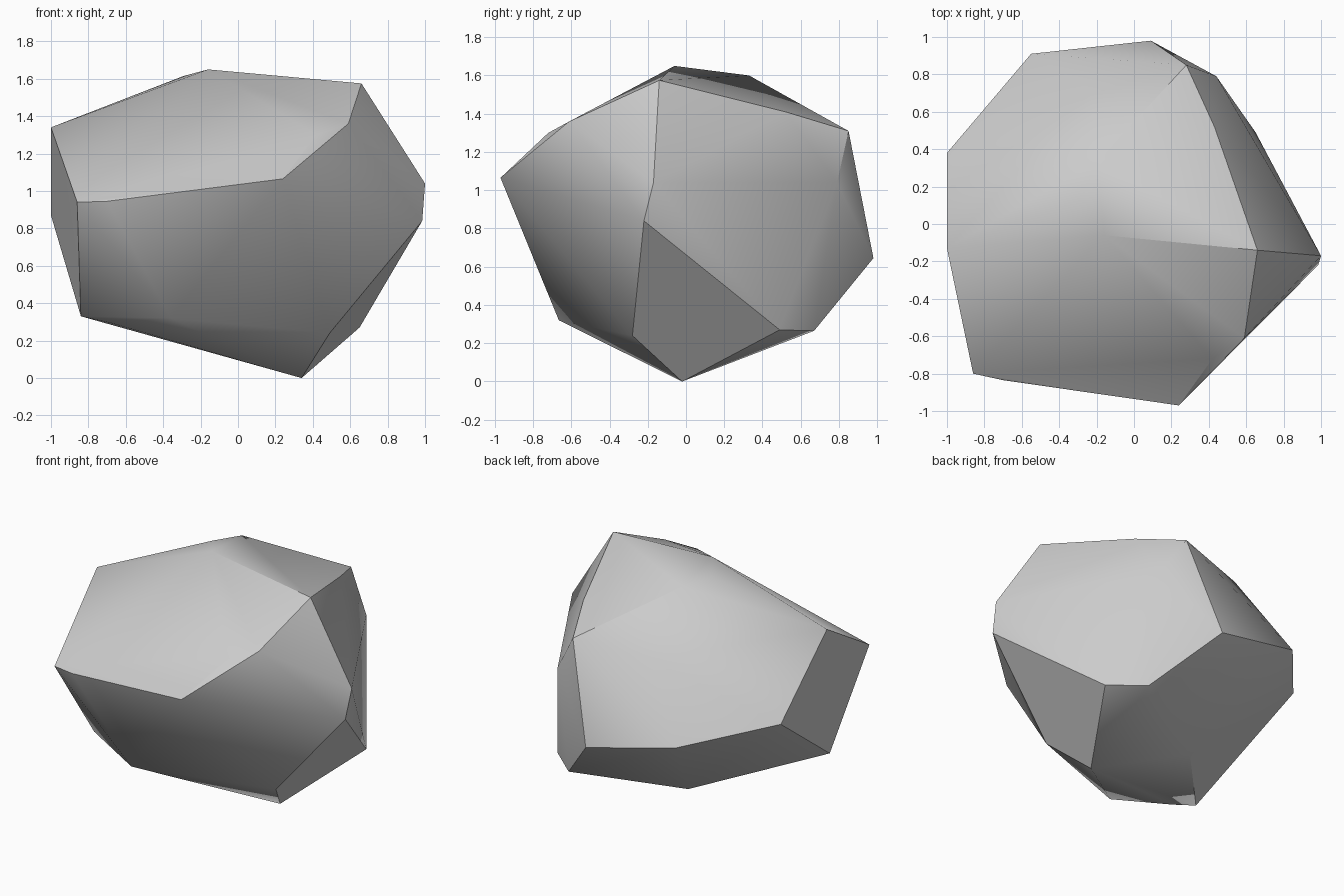
import bpy
import bmesh
from math import radians
from mathutils import Vector

# Remove the default cube only
default_cube = bpy.data.objects.get("Cube")
if default_cube:
    bpy.data.objects.remove(default_cube, do_unlink=True)


def make_material(name, colour):
    """One flat, matte colour for the viewport and for renders."""
    material = bpy.data.materials.new(name)
    material.use_nodes = True
    material.diffuse_color = colour
    shader = next(n for n in material.node_tree.nodes if n.type == "BSDF_PRINCIPLED")
    shader.inputs["Base Color"].default_value = colour
    shader.inputs["Roughness"].default_value = 0.9
    return material


def make_hull(name, corners, material):
    """Wrap the corner points in a tight convex skin of chipped facets."""
    bm = bmesh.new()
    for corner in corners:
        bm.verts.new(Vector(corner))
    bmesh.ops.convex_hull(bm, input=bm.verts[:], use_existing_faces=False)
    loose = [v for v in bm.verts if not v.link_faces]
    bmesh.ops.delete(bm, geom=loose, context="VERTS")
    bmesh.ops.recalc_face_normals(bm, faces=bm.faces[:])
    mesh = bpy.data.meshes.new(name)
    bm.to_mesh(mesh)
    bm.free()
    mesh.materials.append(material)
    hull = bpy.data.objects.new(name, mesh)
    bpy.context.collection.objects.link(hull)
    return hull


# Ridge along the top of the rock
crown = [
    (-.16, -.06, 1.65), (-.29, .13, 1.615), (-.2, .33, 1.6), (.66, -.14, 1.575),
]
# Rim of the sloping front facet
front_rim = [
    (.24, -.97, 1.065), (-.7, -.835, .945), (-.86, -.8, .94),
    (-1, -.13, 1.34), (.59, -.61, 1.36), (.42, -.72, 1.3),
]
# Corners round the sides and the back
flanks = [
    (1, -.17, 1.04), (.985, -.22, .84), (.43, .52, 1.41), (.28, .85, 1.31),
    (.44, .79, 1.04), (-.23, .72, 1.25), (.09, .98, .645),
    (-.55, .91, .785), (-1, .38, .87),
]
# Underside, tapering to the point the rock rests on
underside = [
    (.34, -.02, 0), (.49, -.28, .24), (-.36, -.665, .32), (-.68, -.43, .295),
    (-.84, -.39, .33), (.65, .49, .27), (.44, .67, .265), (-.22, .29, .174),
]

stone_grey = make_material("stone grey", (.6, .6, .6, 1))
rock = make_hull("rock", crown + front_rim + flanks + underside, stone_grey)

# Soft shading over shallow facets, crisp lines on the strong edges
bpy.ops.object.select_all(action="DESELECT")
rock.select_set(True)
bpy.context.view_layer.objects.active = rock
bpy.ops.object.shade_smooth_by_angle(angle=radians(30))
